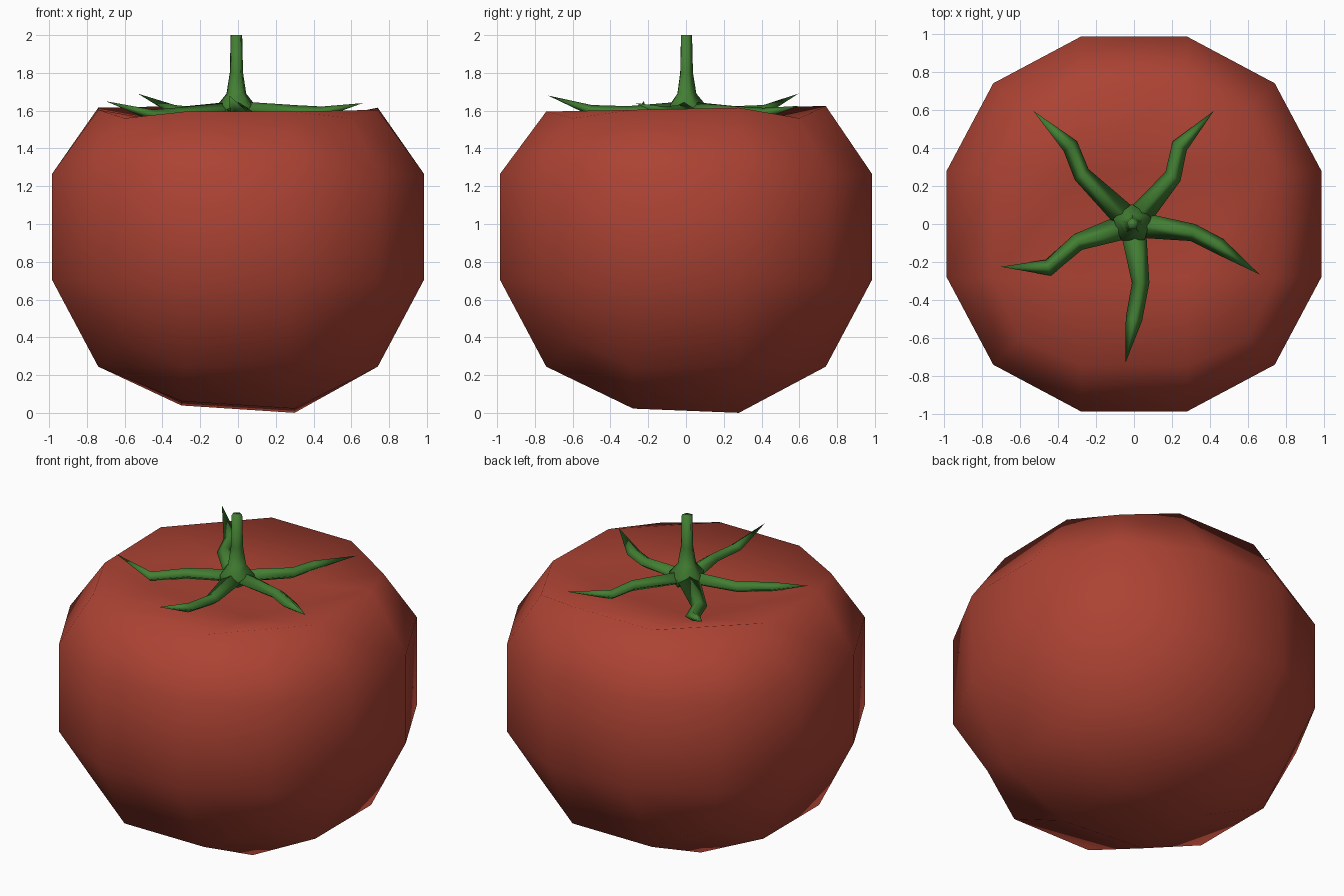
import bpy, bmesh, math
from mathutils import Vector

if "Cube" in bpy.data.objects:
    bpy.data.objects.remove(bpy.data.objects["Cube"])


def material(name, rgb):
    m = bpy.data.materials.new(name)
    m.diffuse_color = (*rgb, 1)
    m.use_nodes = True
    m.node_tree.nodes["Principled BSDF"].inputs["Base Color"].default_value = m.diffuse_color
    return m


RED = material("tomato red", (0.41, 0.055, 0.033))
GREEN = material("leaf green", (0.055, 0.21, 0.032))


def finish(bm, name, mat):
    bmesh.ops.recalc_face_normals(bm, faces=bm.faces)
    me = bpy.data.meshes.new(name)
    bm.to_mesh(me)
    bm.free()
    me.materials.append(mat)
    me.shade_smooth()
    ob = bpy.data.objects.new(name, me)
    bpy.context.collection.objects.link(ob)
    return ob


def loft(bm, rings, tip=None):
    """Skin equal-sized rings of points, with an optional pointed end."""
    vs = [[bm.verts.new(p) for p in r] for r in rings]
    n = len(vs[0])
    for a, b in zip(vs, vs[1:]):
        for i in range(n):
            j = (i + 1) % n
            bm.faces.new((a[i], a[j], b[j], b[i]))
    bm.faces.new(vs[0])
    if tip is None:
        bm.faces.new(vs[-1])
    else:
        t = bm.verts.new(tip)
        for i in range(n):
            bm.faces.new((vs[-1][i], vs[-1][(i + 1) % n], t))


# fruit: cube with a 3 x 3 grid per side, rounded into a ball with a dipped top
bm = bmesh.new()
bmesh.ops.create_cube(bm, size=2)
bmesh.ops.subdivide_edges(bm, edges=bm.edges[:], cuts=2, use_grid_fill=True)
SIZES = {1: (0.985, 0.28), 2: (0.74, 0.28), 3: (0.6, 0.6)}
for v in bm.verts:
    outer = [abs(c) > 0.9 for c in v.co]
    big, small = SIZES[sum(outer)]
    x, y, z = [math.copysign(big if o else small, c) for o, c in zip(outer, v.co)]
    z += 0.985
    if outer[2]:
        if v.co.z > 0:      # flattened, dipped top
            z = {1: 1.525, 2: 1.61 + 0.02 * y, 3: 1.56}[sum(outer)]
        elif sum(outer) == 1:   # slightly tilted underside
            x *= 1.07
            z = 0.031 - 0.065 * x - 0.04 * y
    v.co = (x, y, z)
finish(bm, "tomato_fruit", RED)

# stem: five-sided, flaring into the hub of the leaves
bm = bmesh.new()
profile = [(0.10, 1.58), (0.105, 1.63), (0.055, 1.69), (0.037, 1.80), (0.032, 2.0)]
loft(bm, [[(-0.008 + r * math.cos(math.radians(20 + 72 * i)),
            r * math.sin(math.radians(20 + 72 * i)), z) for i in range(5)]
          for r, z in profile])
finish(bm, "stem", GREEN)

# leaves: bent, pointed, with a diamond cross-section (two bends and a tip each)
LEAVES = {
    "right": [(0.31, -0.045, 1.595), (0.445, -0.115, 1.592), (0.66, -0.265, 1.64)],
    "front": [(0.035, -0.31, 1.59), (0.0, -0.5, 1.60), (-0.045, -0.73, 1.68)],
    "left": [(-0.295, -0.095, 1.585), (-0.45, -0.23, 1.575), (-0.70, -0.225, 1.65)],
    "back_left": [(-0.275, 0.26, 1.59), (-0.335, 0.41, 1.60), (-0.53, 0.595, 1.69)],
    "back_right": [(0.205, 0.25, 1.59), (0.24, 0.41, 1.585), (0.42, 0.595, 1.625)],
}
for side, pts in LEAVES.items():
    path = [Vector((-0.008, 0, 1.61))] + [Vector(p) for p in pts]
    rings = []
    for i, (w, h) in enumerate([(0.07, 0.04), (0.046, 0.034), (0.044, 0.03)]):
        d = path[i + 1] - path[max(i - 1, 0)]
        across = Vector((-d.y, d.x, 0)).normalized() * w
        up = Vector((0, 0, h))
        rings.append([path[i] + across, path[i] + up, path[i] - across, path[i] - up])
    bm = bmesh.new()
    loft(bm, rings, path[3])
    finish(bm, "leaf_" + side, GREEN)
